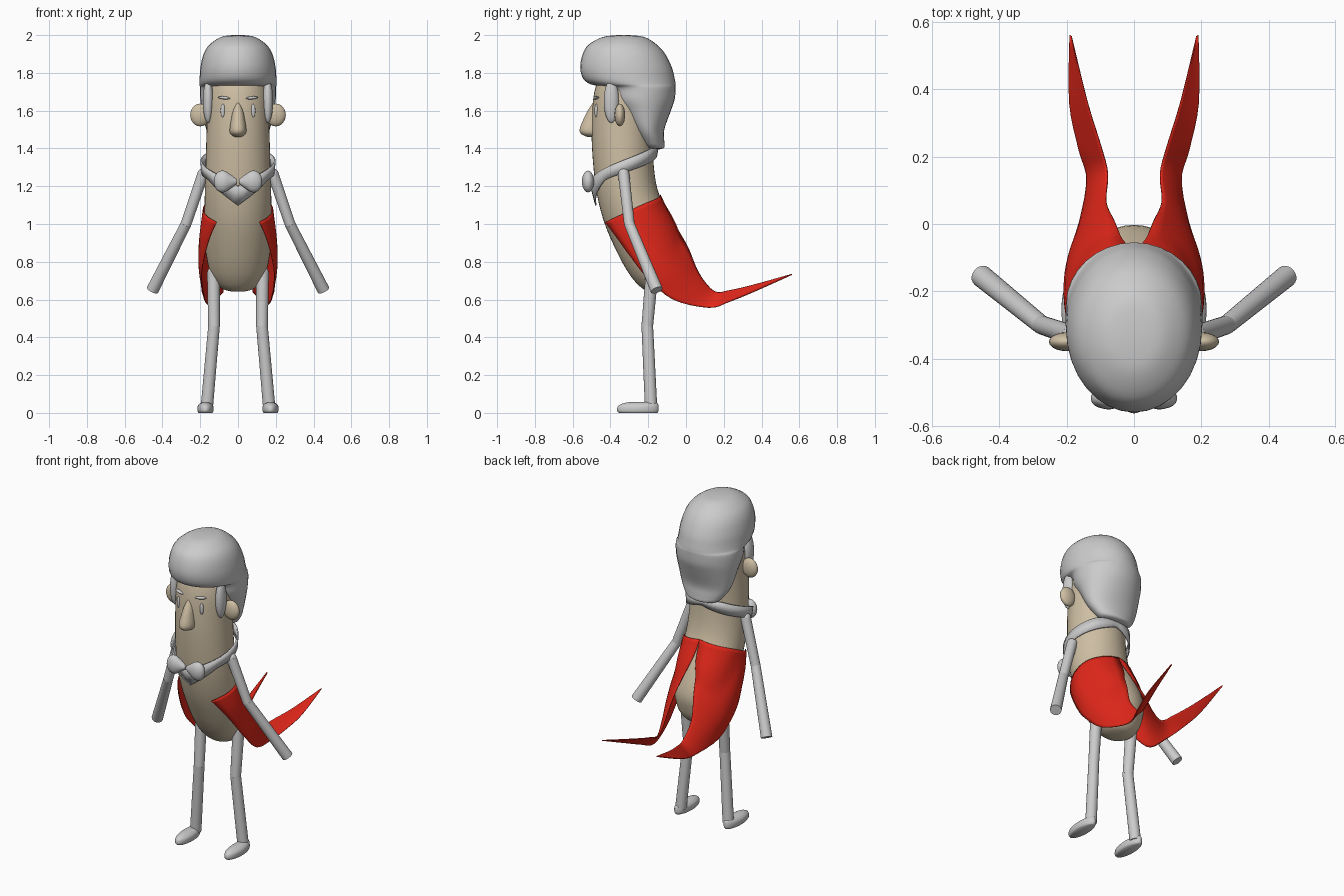
import bpy, bmesh, math
from mathutils import Vector

if "Cube" in bpy.data.objects:
    bpy.data.objects.remove(bpy.data.objects["Cube"])


def material(name, rgb):
    m = bpy.data.materials.new(name)
    m.diffuse_color = (*rgb, 1)
    m.use_nodes = True
    m.node_tree.nodes["Principled BSDF"].inputs["Base Color"].default_value = m.diffuse_color
    return m


SKIN = material("skin", (0.62, 0.52, 0.37))
RED = material("red_cloth", (0.75, 0.02, 0.01))


def finish(name, bm, mat=None):
    bmesh.ops.recalc_face_normals(bm, faces=bm.faces)
    for f in bm.faces:
        f.smooth = True
    me = bpy.data.meshes.new(name)
    bm.to_mesh(me)
    bm.free()
    ob = bpy.data.objects.new(name, me)
    bpy.context.collection.objects.link(ob)
    if mat:
        me.materials.append(mat)
    return ob


def smooth_path(keys, n=4):
    """Catmull-Rom through tuples of any length."""
    k = [Vector(p) for p in keys]
    k = [k[0]] + k + [k[-1]]
    out = []
    for i in range(1, len(k) - 2):
        a, b, c, d = k[i - 1:i + 3]
        for j in range(n):
            t = j / n
            out.append(0.5 * (2 * b + (c - a) * t + (2 * a - 5 * b + 4 * c - d) * t * t
                              + (3 * b - a - 3 * c + d) * t ** 3))
    return out + [k[-1]]


def bridge(bm, rows, closed):
    for r, q in zip(rows, rows[1:]):
        for i in range(len(r) if closed else len(r) - 1):
            j = (i + 1) % len(r)
            bm.faces.new((r[i], r[j], q[j], q[i]))


def loft(name, keys, mat=None, cx=0, n=32):
    """Stack of ellipses given as (z, front y, back y, half width)."""
    bm = bmesh.new()
    rows = []
    for z, f, b, w in smooth_path(keys):
        rows.append([bm.verts.new((cx + w * math.sin(a), (f + b) / 2 - (b - f) / 2 * math.cos(a), z))
                     for a in (2 * math.pi * i / n for i in range(n))])
    bridge(bm, rows, True)
    bm.faces.new(rows[0])
    bm.faces.new(rows[-1])
    return finish(name, bm, mat)


def ellipsoid(name, loc, size, mat=None, rot=(0, 0, 0)):
    bm = bmesh.new()
    bmesh.ops.create_uvsphere(bm, u_segments=20, v_segments=12, radius=1)
    ob = finish(name, bm, mat)
    ob.location, ob.scale, ob.rotation_euler = loc, size, rot
    return ob


def limb(name, pts, radii):
    """Tapered straight segments with rounded joints."""
    bm = bmesh.new()
    for i in range(len(pts) - 1):
        a, b = Vector(pts[i]), Vector(pts[i + 1])
        v = bmesh.ops.create_cone(bm, cap_ends=True, segments=20, radius1=radii[i],
                                  radius2=radii[i + 1], depth=(b - a).length)["verts"]
        bmesh.ops.rotate(bm, verts=v, matrix=(b - a).to_track_quat('Z', 'Y').to_matrix())
        bmesh.ops.translate(bm, verts=v, vec=(a + b) / 2)
    for p, r in list(zip(pts, radii))[:-1]:
        v = bmesh.ops.create_uvsphere(bm, u_segments=16, v_segments=10, radius=r)["verts"]
        bmesh.ops.translate(bm, verts=v, vec=p)
    ob = finish(name, bm)
    ob.data.set_sharp_from_angle(angle=math.radians(40))
    return ob


# bean-shaped body and head
BODY = [(0.642, -0.19, -0.12, 0.03), (0.655, -0.225, -0.075, 0.08), (0.69, -0.265, -0.04, 0.12),
        (0.75, -0.31, -0.015, 0.15), (0.85, -0.365, -0.005, 0.17), (1.0, -0.43, -0.06, 0.178),
        (1.15, -0.47, -0.14, 0.176), (1.3, -0.49, -0.17, 0.172), (1.5, -0.5, -0.175, 0.166),
        (1.7, -0.485, -0.17, 0.16), (1.82, -0.43, -0.2, 0.12), (1.86, -0.34, -0.3, 0.02)]
loft("body", BODY, SKIN, n=40)
DENSE = smooth_path(BODY)


def section(z):
    for p, q in zip(DENSE, DENSE[1:]):
        if p[0] <= z <= q[0]:
            r = p.lerp(q, (z - p[0]) / max(q[0] - p[0], 1e-6))
            return (r[1] + r[2]) / 2, (r[2] - r[1]) / 2, r[3]


# swept-up hair
loft("hair", [(2.0, -0.36, -0.30, 0.03), (1.99, -0.44, -0.22, 0.09), (1.95, -0.515, -0.155, 0.15),
              (1.9, -0.547, -0.11, 0.182), (1.83, -0.56, -0.075, 0.199), (1.77, -0.545, -0.06, 0.203),
              (1.74, -0.505, -0.055, 0.203), (1.72, -0.43, -0.055, 0.202), (1.66, -0.41, -0.06, 0.2),
              (1.6, -0.36, -0.08, 0.19), (1.5, -0.29, -0.115, 0.168), (1.44, -0.25, -0.115, 0.135),
              (1.405, -0.22, -0.115, 0.10), (1.395, -0.18, -0.14, 0.03)])

# face
loft("nose", [(1.64, -0.495, -0.46, 0.01), (1.6, -0.52, -0.45, 0.027), (1.55, -0.545, -0.44, 0.037),
              (1.5, -0.563, -0.44, 0.044), (1.475, -0.552, -0.44, 0.038), (1.46, -0.52, -0.46, 0.015)], SKIN)
for s, side in ((-1, "left"), (1, "right")):
    ellipsoid(side + "_ear", (s * 0.2, -0.35, 1.577), (0.053, 0.028, 0.06), SKIN)
    ellipsoid(side + "_eye", (s * 0.08, -0.475, 1.6), (0.012, 0.01, 0.036))
    ellipsoid(side + "_eyebrow", (s * 0.074, -0.476, 1.668), (0.034, 0.012, 0.008), rot=(0, -s * 0.08, s * 0.3))
    ellipsoid(side + "_sideburn", (s * 0.158, -0.395, 1.65), (0.028, 0.04, 0.115))

    # bow tie wing, lofted sideways
    wing = loft(side + "_bow_wing", [(0.0, -0.012, 0.012, 0.012), (0.03, -0.024, 0.024, 0.034),
                                     (0.065, -0.034, 0.03, 0.056), (0.095, -0.03, 0.028, 0.054),
                                     (0.115, -0.02, 0.018, 0.034), (0.123, -0.006, 0.006, 0.008)], n=20)
    wing.location = (s * 0.005, -0.517, 1.225)
    wing.rotation_euler = (0, s * math.pi / 2, 0)

    # limbs
    limb(side + "_arm", [(s * 0.185, -0.33, 1.265), (s * 0.275, -0.30, 1.0), (s * 0.453, -0.155, 0.65)],
         [0.03, 0.028, 0.033])
    limb(side + "_leg", [(s * 0.13, -0.18, 0.74), (s * 0.127, -0.205, 0.46), (s * 0.165, -0.185, 0.03)],
         [0.034, 0.031, 0.033])
    loft(side + "_foot", [(0, -0.355, -0.152, 0.037), (0.012, -0.365, -0.145, 0.043),
                          (0.035, -0.36, -0.145, 0.042), (0.05, -0.335, -0.15, 0.03),
                          (0.057, -0.30, -0.17, 0.015)], cx=s * 0.172)

# collar: band rising to the back with a pointed front
bm = bmesh.new()
low, high = [], []
for i in range(48):
    a = 2 * math.pi * i / 48
    u = abs((a + math.pi) % (2 * math.pi) - math.pi) / math.pi
    top = 1.2 + 0.2 * min(1, u * 1.25) ** 0.8
    bottom = 1.1 + 0.45 * u if u < 0.3 else 1.235 + 0.13 * (u - 0.3) / 0.7
    for z, ring, off in ((bottom, low, 0.014), (top, high, 0.02)):
        c, d, w = section(z)
        ring.append(bm.verts.new(((w + off) * math.sin(a), c - (d + off) * math.cos(a), z)))
bridge(bm, [low, high], True)
collar = finish("collar", bm)
collar.modifiers.new("thickness", 'SOLIDIFY').thickness = 0.008

# coat halves with tails: inner edge, middle and outer edge paths
INNER = [(0, -0.14, 1.155), (0.012, -0.085, 1.05), (0.04, -0.035, 0.96), (0.062, 0.015, 0.87),
         (0.085, 0.07, 0.74), (0.08, 0.15, 0.645), (0.1, 0.23, 0.65), (0.14, 0.36, 0.68), (0.188, 0.557, 0.735)]
MIDDLE = [(0.18, -0.26, 1.09), (0.192, -0.22, 0.97), (0.195, -0.14, 0.85), (0.182, -0.06, 0.74),
          (0.15, 0.03, 0.655), (0.115, 0.14, 0.605), (0.137, 0.23, 0.617), (0.167, 0.36, 0.66), (0.189, 0.558, 0.735)]
OUTER = [(0.115, -0.43, 1.01), (0.15, -0.37, 0.93), (0.182, -0.29, 0.82), (0.195, -0.21, 0.72),
         (0.18, -0.07, 0.6), (0.142, 0.12, 0.558), (0.165, 0.22, 0.588), (0.193, 0.36, 0.645), (0.192, 0.56, 0.735)]
for s, side in ((-1, "left"), (1, "right")):
    bm = bmesh.new()
    rows = []
    for p, q, r in zip(smooth_path(INNER), smooth_path(MIDDLE), smooth_path(OUTER)):
        row = []
        for i in range(13):
            t = i / 12
            v = p * (1 - t) * (1 - 2 * t) + q * 4 * t * (1 - t) + r * t * (2 * t - 1)
            sec = section(v.z)
            if sec and v.z > 0.7:  # keep the cloth just outside the body
                c, d, w = sec
                k = math.hypot(v.x / w, (v.y - c) / d)
                if k < 1.05:
                    v.x, v.y = v.x * 1.05 / k, c + (v.y - c) * 1.05 / k
            row.append(bm.verts.new((s * v.x, v.y, v.z)))
        rows.append(row)
    bridge(bm, rows, False)
    coat = finish(side + "_coat_tail", bm, RED)
    coat.modifiers.new("thickness", 'SOLIDIFY').thickness = 0.005
